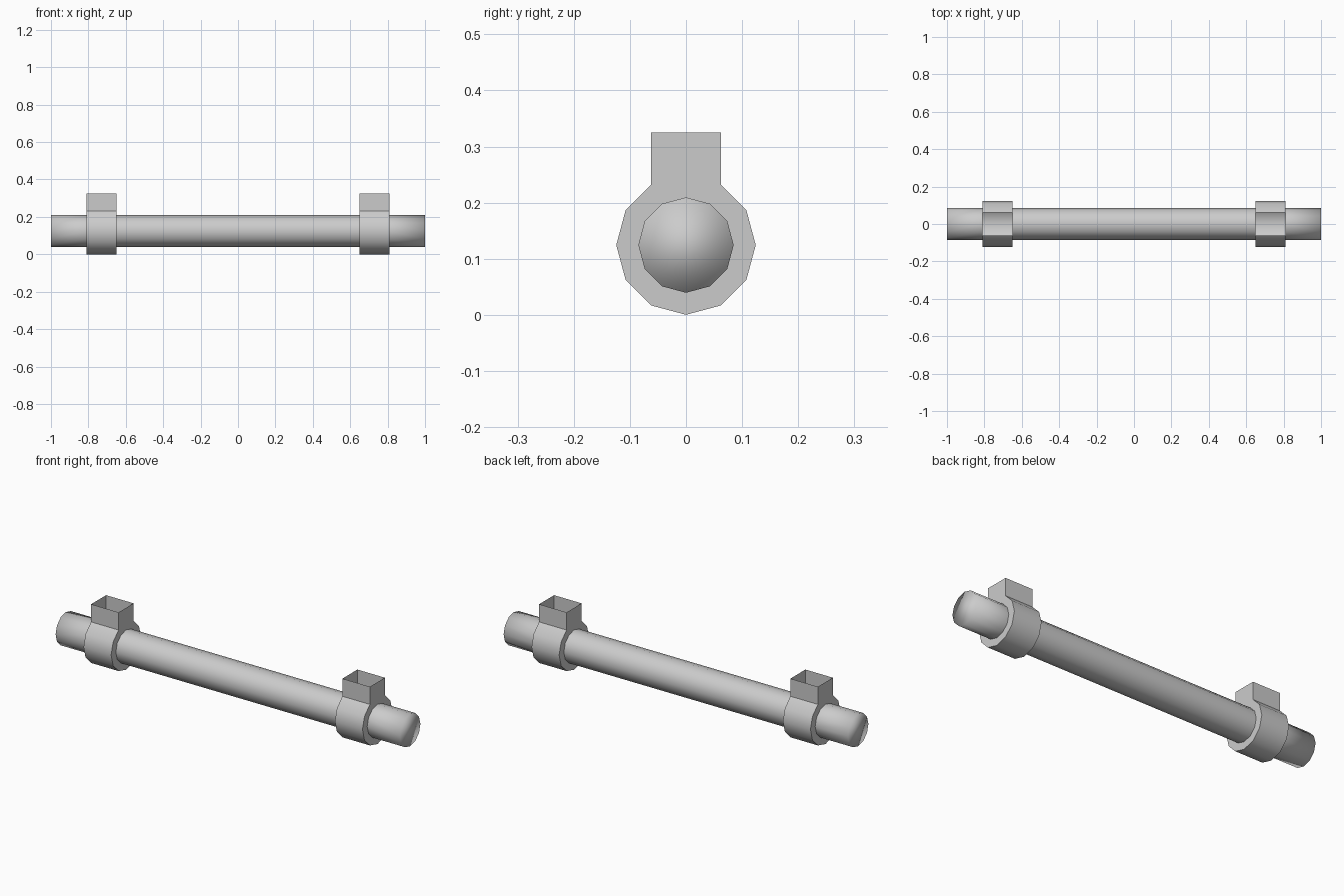
import bpy, bmesh
from math import sin, cos, pi, radians

if "Cube" in bpy.data.objects:
    bpy.data.objects.remove(bpy.data.objects["Cube"])

SIDES = 12
CZ = 0.1245                      # axis height
R_BAR, R_COLLAR = 0.085, 0.1243
X0, X1, X_END = 0.65, 0.81, 1.0  # collar start, collar end, bar end
TOP = 0.325


def ring(bm, x, r):
    """12-sided loop around the x axis, first vertex at the top."""
    return [bm.verts.new((x, r * sin(2 * pi * i / SIDES),
                          CZ + r * cos(2 * pi * i / SIDES))) for i in range(SIDES)]


def bridge(bm, a, b, closed=True):
    """Quads between two matching vertex rows."""
    n = len(a)
    for i in range(n if closed else n - 1):
        j = (i + 1) % n
        bm.faces.new((b[i], b[j], a[j], a[i]))


def finish(bm, name, angle):
    """Make the object, shade it and mirror it across x = 0."""
    mesh = bpy.data.meshes.new(name)
    bm.to_mesh(mesh)
    bm.free()
    obj = bpy.data.objects.new(name, mesh)
    bpy.context.collection.objects.link(obj)
    bpy.ops.object.select_all(action='DESELECT')
    obj.select_set(True)
    bpy.context.view_layer.objects.active = obj
    bpy.ops.object.shade_smooth_by_angle(angle=radians(angle))
    obj.modifiers.new("Mirror", 'MIRROR').use_axis[0] = True
    return obj


# Bar: middle length and capped end stub, with a gap inside the hollow collar
bm = bmesh.new()
bridge(bm, ring(bm, 0, R_BAR), ring(bm, X0, R_BAR))
tip = ring(bm, X_END, R_BAR)
bridge(bm, ring(bm, X1, R_BAR), tip)
bm.faces.new(tip[::-1])
finish(bm, "bar", 180)

# Collars: hollow ring whose two top sides rise into an open square socket
bm = bmesh.new()
in0, in1 = ring(bm, X0, R_BAR), ring(bm, X1, R_BAR)
out0, out1 = ring(bm, X0, R_COLLAR), ring(bm, X1, R_COLLAR)
bridge(bm, in0, out0)                                # end plates
bridge(bm, out1, in1)
bridge(bm, out0[1:], out1[1:], closed=False)         # outer band
rows = []
for x, out in ((X0, out0), (X1, out1)):
    base = [out[-1], out[0], out[1]]
    rows.append((base, [bm.verts.new((x, v.co.y, TOP)) for v in base]))
(b0, t0), (b1, t1) = rows
bridge(bm, b0, t0, closed=False)                     # socket end walls
bridge(bm, t1, b1, closed=False)
bm.faces.new((b0[0], b1[0], t1[0], t0[0]))           # socket side walls
bm.faces.new((b1[2], b0[2], t0[2], t1[2]))
finish(bm, "collar_sockets", 35)
